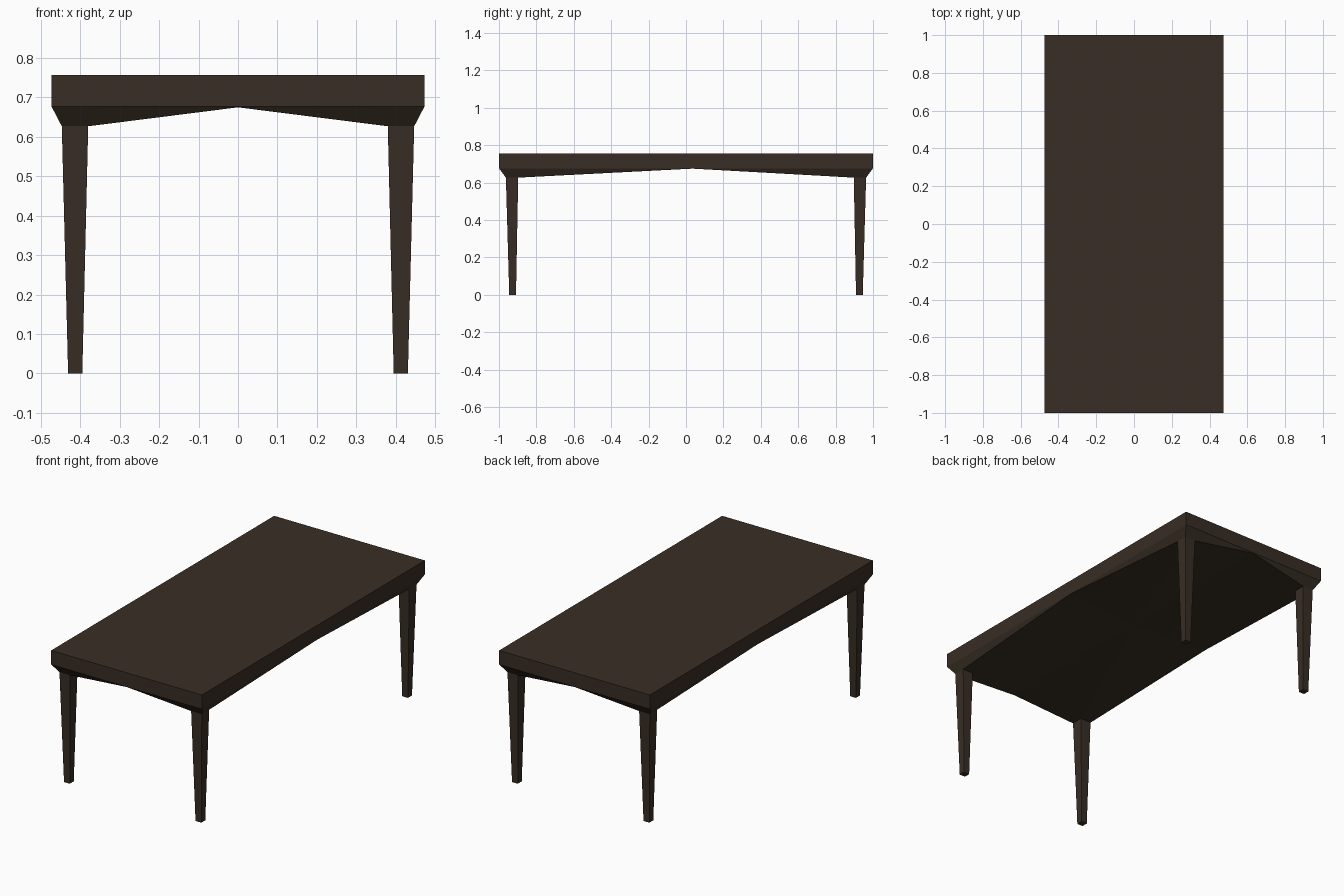
import bpy, bmesh

if "Cube" in bpy.data.objects:
    bpy.data.objects.remove(bpy.data.objects["Cube"])

wood = bpy.data.materials.new("dark brown wood")
wood.diffuse_color = (0.040, 0.027, 0.018, 1)
wood.use_nodes = True
wood.node_tree.nodes["Principled BSDF"].inputs["Base Color"].default_value = wood.diffuse_color

HX, HY = 0.473, 1.0            # tabletop half sizes
TOP, EDGE, LOW = 0.757, 0.677, 0.627
OX, OY = 0.447, 0.963          # outer leg corner
IX, IY = 0.38, 0.897           # inner leg corner
PEAK_Y = 0.035                 # arch peak on the long sides
QUADS = [(-1, -1), (1, -1), (1, 1), (-1, 1)]


def finish(name, bm):
    bmesh.ops.remove_doubles(bm, verts=bm.verts, dist=1e-5)
    bmesh.ops.recalc_face_normals(bm, faces=bm.faces)
    me = bpy.data.meshes.new(name)
    bm.to_mesh(me)
    bm.free()
    me.materials.append(wood)
    ob = bpy.data.objects.new(name, me)
    bpy.context.collection.objects.link(ob)


def face(bm, *pts):
    bm.faces.new([bm.verts.new(p) for p in pts])


# Tabletop with arched, inward-sloping apron and faceted underside
bm = bmesh.new()
face(bm, *[(sx * HX, sy * HY, TOP) for sx, sy in QUADS])
for i in range(4):
    a, b = QUADS[i], QUADS[(i + 1) % 4]
    face(bm, *[(s[0] * HX, s[1] * HY, z) for s, z in ((a, EDGE), (b, EDGE), (b, TOP), (a, TOP))])
    along_x = a[1] == b[1]
    rim = [(s[0] * HX, s[1] * HY, EDGE) for s in (a, b)]
    corner = [(s[0] * OX, s[1] * OY, LOW) for s in (a, b)]
    inner = [(s[0] * IX, s[1] * IY, LOW) for s in (a, b)]
    if along_x:
        side = [(s[0] * IX, s[1] * OY, LOW) for s in (a, b)]
        peak = (0, a[1] * (HY - 0.002), EDGE - 0.002)
    else:
        side = [(s[0] * OX, s[1] * IY, LOW) for s in (a, b)]
        peak = (a[0] * (HX - 0.001), PEAK_Y, EDGE - 0.002)
    # sloping apron face, built as triangles
    face(bm, rim[0], rim[1], peak)
    for k in (0, 1):
        face(bm, rim[k], peak, side[k])
        face(bm, rim[k], side[k], corner[k])
        # underside fan
        face(bm, side[k], peak, inner[k])
        face(bm, inner[k], peak, (0, 0, EDGE))
finish("tabletop_and_apron", bm)

# Tapered square legs, flush with the apron corners
for n, (sx, sy) in enumerate(QUADS):
    bm = bmesh.new()
    rings = []
    for x0, x1, y0, y1, z in ((0.395, 0.431, 0.909, 0.945, 0), (IX, OX, IY, OY, LOW)):
        rings.append([(sx * x, sy * y, z) for x, y in ((x0, y0), (x1, y0), (x1, y1), (x0, y1))])
    face(bm, *rings[0])
    for i in range(4):
        j = (i + 1) % 4
        face(bm, rings[0][i], rings[0][j], rings[1][j], rings[1][i])
    finish(("front_left", "front_right", "back_right", "back_left")[n] + "_leg", bm)
